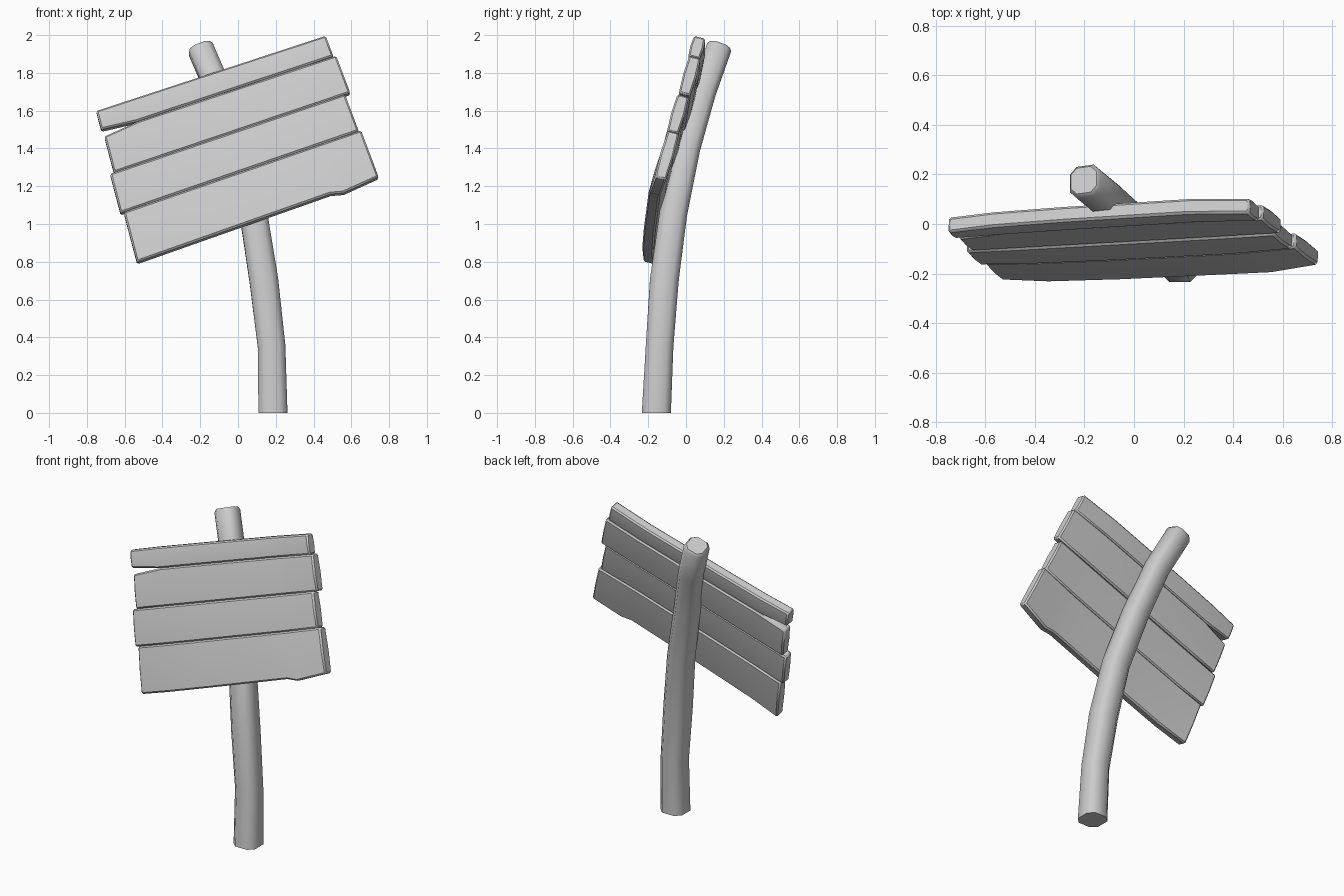
import bpy, bmesh, math
from mathutils import Vector

if "Cube" in bpy.data.objects:
    bpy.data.objects.remove(bpy.data.objects["Cube"])


def make_object(name, rings, bevel, angle):
    """Skin a list of equal-length vertex rings and cap both ends."""
    bm = bmesh.new()
    loops = [[bm.verts.new(p) for p in ring] for ring in rings]
    n = len(loops[0])
    for a, b in zip(loops, loops[1:]):
        for i in range(n):
            j = (i + 1) % n
            bm.faces.new((a[i], a[j], b[j], b[i]))
    bm.faces.new(loops[0][::-1])
    bm.faces.new(loops[-1])
    bmesh.ops.recalc_face_normals(bm, faces=bm.faces)
    me = bpy.data.meshes.new(name)
    bm.to_mesh(me)
    bm.free()
    ob = bpy.data.objects.new(name, me)
    bpy.context.collection.objects.link(ob)
    bpy.ops.object.select_all(action='DESELECT')
    bpy.context.view_layer.objects.active = ob
    ob.select_set(True)
    if bevel:
        mod = ob.modifiers.new("worn_edges", 'BEVEL')
        mod.width, mod.segments = bevel, 1
        mod.limit_method = 'ANGLE'
        mod.angle_limit = math.radians(50)
        bpy.ops.object.modifier_apply(modifier=mod.name)
    bpy.ops.object.shade_smooth_by_angle(angle=math.radians(angle))
    return ob


# Crooked post: chamfered square section swept along a leaning path
path = [Vector(p) for p in (
    (.185, -.157, 0), (.178, -.140, .35), (.137, -.115, .70), (.082, -.068, 1.05),
    (-.01, .005, 1.40), (-.10, .092, 1.70), (-.197, .172, 1.925), (-.203, .177, 1.94))]
halves = [.077, .073, .076, .073, .070, .067, .067, .055]
rings = []
for k, (c, h) in enumerate(zip(path, halves)):
    if k == 0:
        t = Vector((0, 0, 1))
    elif k >= 6:
        t = (path[6] - path[5]).normalized()
    else:
        t = (path[k + 1] - path[k - 1]).normalized()
    ax = (Vector((1, 0, 0)) - t * t.x).normalized()
    ay = t.cross(ax)
    q = h * .55
    octagon = [(h, -q), (h, q), (q, h), (-q, h), (-h, q), (-h, -q), (-q, -h), (q, -h)]
    rings.append([c + ax * x + ay * y for x, y in octagon])
make_object("post", rings, 0, 50)

# Sign board surface: u runs left to right, v runs top to bottom
TL, TR = Vector((-.75, -.002, 1.592)), Vector((.465, .075, 1.990))
BL, BR = Vector((-.54, -.195, .79)), Vector((.745, -.135, 1.243))
NORMAL = (TR - BL).cross(BR - TL).normalized()
if NORMAL.y > 0:
    NORMAL = -NORMAL


def surface(u, v):
    p = TL.lerp(TR, u).lerp(BL.lerp(BR, u), v)
    bump = min(1, 5 * u, 5 * (1 - u))
    p.y += bump * (.015 - .038 * v)
    return p


def plank(name, v0, v1, u0, u1, push, left=(0, 0), dip=0):
    """One board; left shifts its top/bottom corner at the split end."""
    rings = []
    for s in (0, .15, .38, .62, .80, .85, 1):
        u = u0 + (u1 - u0) * s
        a, b = v0, v1
        if s == 0:
            a, b = v0 + left[0], v1 + left[1]
        if s in (.80, .85):
            b += dip if s == .85 else 0
        front, back = NORMAL * (.031 + push), NORMAL * (-.031 + push)
        bulge = NORMAL * .005
        m = (a + b) / 2
        rings.append([surface(u, a) + front, surface(u, m) + front + bulge,
                      surface(u, b) + front, surface(u, b) + back,
                      surface(u, m) + back - bulge, surface(u, a) + back])
    make_object(name, rings, .009, 40)


# Four weathered planks with uneven ends and a split near the top left
plank("plank_top", 0, .146, 0, 1.0, .002, left=(0, -.022))
plank("plank_upper", .146, .41, .006, 1.012, -.003, left=(.024, 0))
plank("plank_lower", .41, .67, -.010, .990, .003)
plank("plank_bottom", .67, 1, .004, 1.0, 0, dip=.022)
